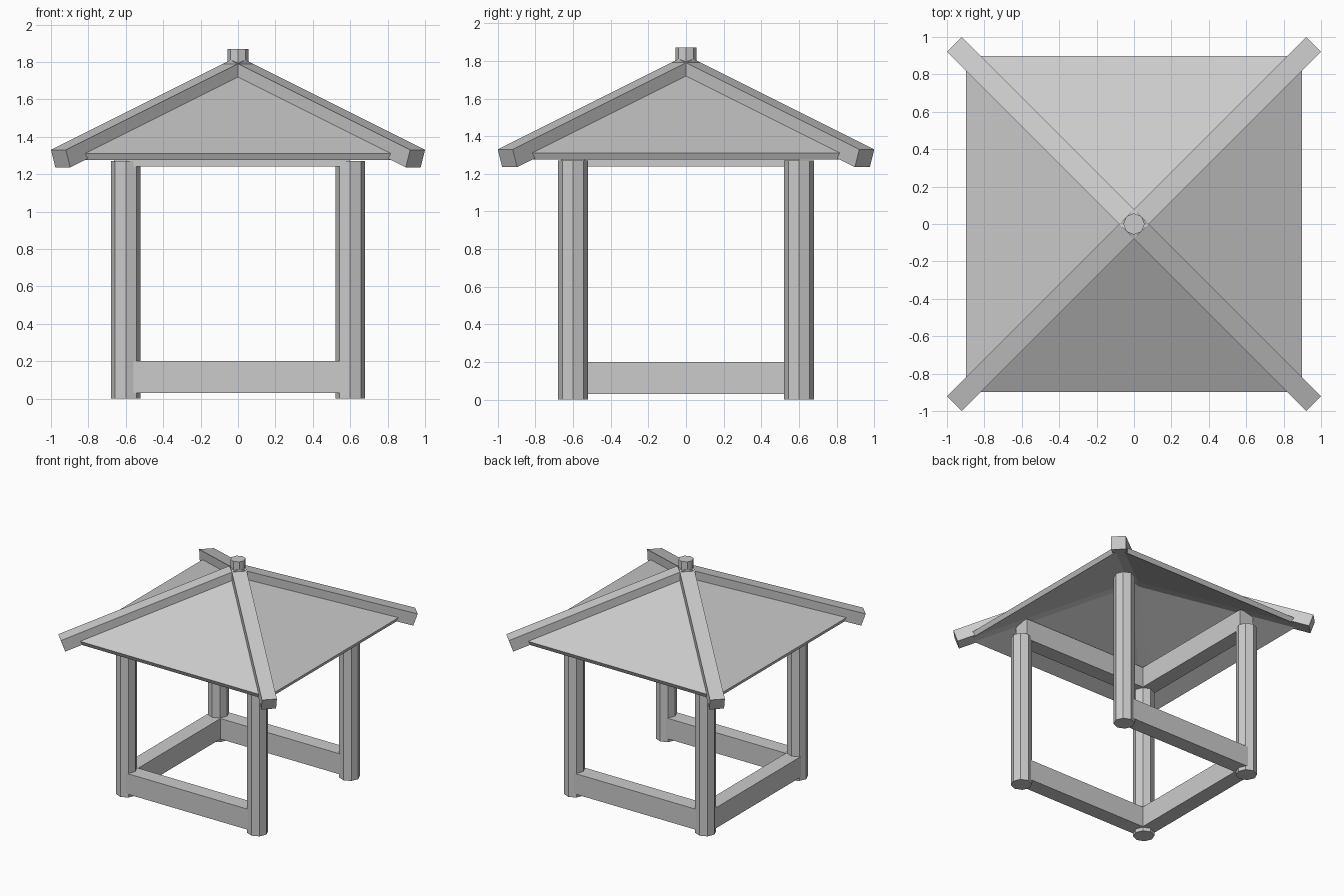
import bpy, bmesh, math
from mathutils import Matrix, Vector

if "Cube" in bpy.data.objects:
    bpy.data.objects.remove(bpy.data.objects["Cube"])

P = 0.6            # post offset from the centre
SLOPE = math.atan(0.48 / 1.358)


def finish(name, bm):
    bmesh.ops.recalc_face_normals(bm, faces=bm.faces)
    me = bpy.data.meshes.new(name)
    bm.to_mesh(me)
    bm.free()
    ob = bpy.data.objects.new(name, me)
    bpy.context.collection.objects.link(ob)
    return ob


def box(name, lo, hi, matrix=Matrix()):
    lo, hi = Vector(lo), Vector(hi)
    bm = bmesh.new()
    bmesh.ops.create_cube(bm, size=1)
    for v in bm.verts:
        v.co = matrix @ Vector([(lo[i] + hi[i]) / 2 + v.co[i] * (hi[i] - lo[i]) for i in range(3)])
    return finish(name, bm)


def octagon(name, x, y, z0, z1, r):
    bm = bmesh.new()
    bmesh.ops.create_cone(bm, cap_ends=True, segments=8, radius1=r, radius2=r, depth=z1 - z0,
                          matrix=Matrix.Translation((x, y, (z0 + z1) / 2)))
    return finish(name, bm)


# Corner posts
for x, side in ((-P, "left"), (P, "right")):
    for y, end in ((-P, "front"), (P, "back")):
        octagon(f"{end}_{side}_post", x, y, 0, 1.27, 0.08)

# Low rails on three sides, roof beams on the front and left
W = 0.063
for level, z0, z1, sides in (("rail", 0.03, 0.2, ("front", "left", "back")),
                             ("beam", 1.24, 1.41, ("front", "left"))):
    for s in sides:
        if s == "left":
            box(f"left_{level}", (-P - W, -P, z0), (-P + W, P, z1))
        else:
            y = -P if s == "front" else P
            box(f"{s}_{level}", (-P, y - W, z0), (P, y + W, z1))

# Hollow pyramid roof: outer and inner shells joined at the eaves
bm = bmesh.new()
shells = []
for r, eave, apex in ((0.897, 1.311, 1.76), (0.88, 1.276, 1.716)):
    ring = [bm.verts.new((sx * r, sy * r, eave)) for sx, sy in ((-1, -1), (1, -1), (1, 1), (-1, 1))]
    top = bm.verts.new((0, 0, apex))
    for i in range(4):
        bm.faces.new((ring[i], ring[(i + 1) % 4], top))
    shells.append(ring)
for i in range(4):
    j = (i + 1) % 4
    bm.faces.new((shells[0][i], shells[0][j], shells[1][j], shells[1][i]))
finish("roof", bm)

# Sloping hip beams along the roof corners
for k in range(4):
    m = (Matrix.Translation((0, 0, 1.81)) @ Matrix.Rotation(math.radians(45 + 90 * k), 4, 'Z')
         @ Matrix.Rotation(SLOPE, 4, 'Y'))
    box(f"hip_beam_{k + 1}", (0, -0.0565, -0.1), (1.358 / math.cos(SLOPE), 0.0565, 0), m)

# Cap at the peak
octagon("peak_cap", 0, 0, 1.72, 1.87, 0.057)
